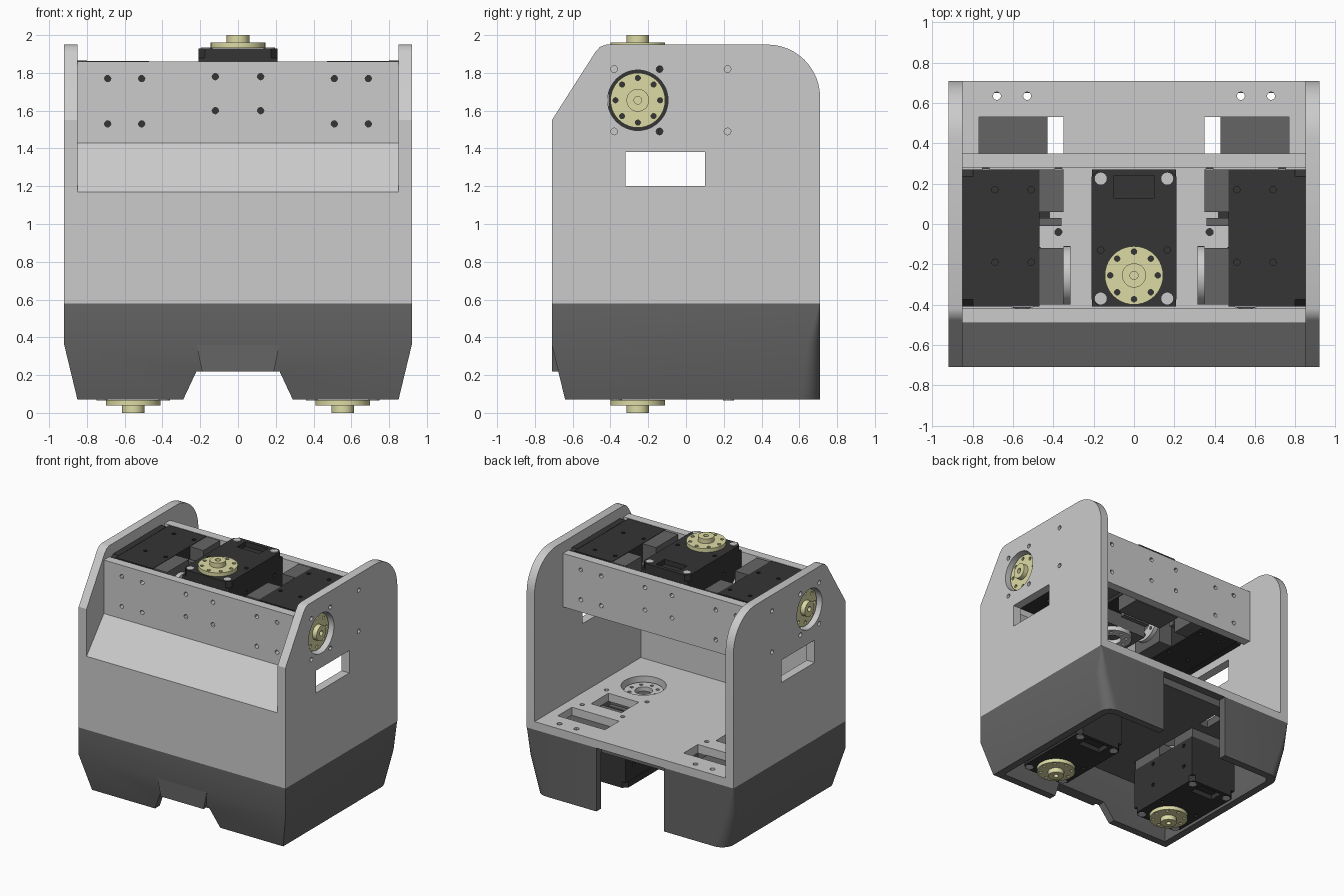
import bpy, bmesh, math
from mathutils import Matrix

if "Cube" in bpy.data.objects:
    bpy.data.objects.remove(bpy.data.objects["Cube"])


def material(name, c):
    m = bpy.data.materials.new(name)
    m.diffuse_color = (*c, 1)
    m.use_nodes = True
    m.node_tree.nodes["Principled BSDF"].inputs["Base Color"].default_value = m.diffuse_color
    return m


DARK = material("dark_grey", (0.13, 0.13, 0.13))
BLACK = material("black", (0.035, 0.035, 0.035))
YELLOW = material("pale_yellow", (0.72, 0.71, 0.38))


def circle(u, v, r, n=32):
    return [(u + r * math.cos(2 * math.pi * i / n), v + r * math.sin(2 * math.pi * i / n)) for i in range(n)]


def rect(u0, u1, v0, v1):
    return [(u0, v0), (u1, v0), (u1, v1), (u0, v1)]


def loft(bm, rings, closed=False):
    vs = [[bm.verts.new(p) for p in ring] for ring in rings]
    n = len(vs[0])
    pairs = list(zip(vs, vs[1:])) + ([(vs[-1], vs[0])] if closed else [])
    for a, b in pairs:
        for i in range(n):
            bm.faces.new((a[i], a[(i + 1) % n], b[(i + 1) % n], b[i]))
    if not closed:
        bm.faces.new(vs[0][::-1])
        bm.faces.new(vs[-1])


def prism(bm, pts, axis, a, b):
    place = {"x": lambda u, v, w: (w, u, v), "y": lambda u, v, w: (u, w, v), "z": lambda u, v, w: (u, v, w)}[axis]
    loft(bm, [[place(u, v, w) for u, v in pts] for w in (a, b)])


def make(name, bm, mat=None):
    bmesh.ops.recalc_face_normals(bm, faces=bm.faces)
    me = bpy.data.meshes.new(name)
    bm.to_mesh(me)
    bm.free()
    if mat:
        me.materials.append(mat)
    ob = bpy.data.objects.new(name, me)
    bpy.context.collection.objects.link(ob)
    return ob


def solid(name, prisms, mat=None, cuts=()):
    """Object from prisms, with a list of prisms cut out of it."""
    bm = bmesh.new()
    for p in prisms:
        prism(bm, *p)
    return finish(make(name, bm, mat), cuts)


def finish(ob, cuts=()):
    if cuts:
        bm = bmesh.new()
        for p in cuts:
            prism(bm, *p)
        cutter = make("cutter", bm)
        cutter.hide_render = True
        mod = ob.modifiers.new("cut", "BOOLEAN")
        mod.operation, mod.solver, mod.object = "DIFFERENCE", "EXACT", cutter
        bpy.context.view_layer.objects.active = ob
        bpy.ops.object.modifier_apply(modifier=mod.name)
        bpy.data.objects.remove(cutter)
    ob.data.shade_smooth()
    ob.data.set_sharp_from_angle(angle=math.radians(30))
    return ob


# Side walls with horn opening, cable window and screw holes
side = [(-.71, .58), (-.71, 1.55), (-.48, 1.91), (-.455, 1.938), (-.42, 1.95)]
side += [(.43 + .28 * math.sin(t * math.pi / 24), 1.67 + .28 * math.cos(t * math.pi / 24)) for t in range(13)]
side += [(.71, .58)]
for s, tag in ((1, "right"), (-1, "left")):
    cuts = [(circle(-.255, 1.655, .16, 48), "x", s * .8, s * 1), (rect(-.32, .10, 1.20, 1.38), "x", s * .8, s * 1)]
    cuts += [(circle(y, z, .018, 12), "x", s * .8, s * 1) for y in (-.38, -.14, .22) for z in (1.49, 1.82)]
    solid(tag + "_side_wall", [(side, "x", s * .85, s * .92)], None, cuts)

# Front panel with slope, and the rear beam, sharing the same screw holes
holes = [(circle(s * x, z, .017, 12), "y", -.8, .5)
         for s in (1, -1) for x, zs in ((.69, (1.53, 1.77)), (.51, (1.53, 1.77)), (.12, (1.60, 1.78))) for z in zs]
front = [(-.71, .58), (-.71, 1.17), (-.49, 1.43), (-.49, 1.86), (-.42, 1.86), (-.42, 1.405), (-.64, 1.145), (-.64, .58)]
solid("front_panel", [(front, "x", -.85, .85)], None, holes)
solid("rear_beam", [(rect(.28, .35, 1.43, 1.86), "x", -.85, .85)], None, holes)

# Floor plate
cuts, skirt_cuts = [], []
for s in (1, -1):
    small = [(circle(s * x, .635, .02, 12), "z", .4, .8) for x in (.53, .68)]
    cuts += small + [(rect(s * .35, s * .77, .35, .53), "z", .4, .8),
                     (circle(s * .555, -.255, .165), "z", .4, .8),
                     (rect(s * .42, s * .69, .0, .22), "z", .4, .8)]
    cuts += [(circle(s * (.555 + dx), y, .018, 12), "z", .4, .8) for dx in (-.18, .18) for y in (-.04, .27)]
    skirt_cuts += small + [(rect(s * .35, s * .43, .35, .53), "z", .4, .8),
                           (rect(s * .343, s * .767, -.412, .272), "z", .4, .8)]
solid("floor_plate", [(rect(-.85, .85, -.64, .71), "z", .58, .645)], None, cuts)


# Tapered base skirt: hollow shell with rounded rear corners
def outline(w, y0, y1, r, z):
    pts = [(-w, y0, z), (w, y0, z)]
    for cx, a0 in ((w - r, 0), (r - w, 90)):
        for i in range(7):
            a = math.radians(a0 + 15 * i)
            pts.append((cx + r * math.cos(a), y1 - r + r * math.sin(a), z))
    return pts


bm = bmesh.new()
loft(bm, [outline(.92, -.71, .71, .004, .58), outline(.92, -.71, .71, .07, .36), outline(.85, -.64, .71, .10, .07),
          outline(.79, -.58, .65, .06, .07), outline(.86, -.65, .65, .04, .36), outline(.86, -.65, .65, .01, .52)])
notch = [(-.323, 0), (.323, 0), (.22, .22), (-.22, .22)]
skirt_cuts += [(notch, "y", -1, -.5), (rect(-.30, .30, -.1, .579), "y", .645, 1)]
finish(make("base_skirt", bm, DARK), skirt_cuts)
solid("skirt_front_bridge", [([(-.19, .22), (.19, .22), (.22, .36), (-.22, .36)], "y", -.71, -.65)], DARK)

# Servo parts, built once around the horn axis (z out, body along y)
Y0, Y1 = -.155, .525
dots = [(circle(y, z, .016, 10), "x", s * .19, s * .25) for s in (1, -1) for y in (.065, .425) for z in (-.16, -.34)]
body = solid("servo_body", [(rect(-.208, .208, Y0, Y1), "z", -.38, -.05)], BLACK, dots)
c = .035
cap_pts = [(-.21 + c, Y0), (.21 - c, Y0), (.21, Y0 + c), (.21, Y1 - c), (.21 - c, Y1), (-.21 + c, Y1),
           (-.21, Y1 - c), (-.21, Y0 + c)]
cap_cuts = [(rect(-.1, .1, .385, .495), "z", -.04, .1)]
cap_cuts += [(circle(s * .165, .125, .016, 10), "z", -.03, .1) for s in (1, -1)]
cap = solid("servo_front_cap", [(cap_pts, "z", -.05, 0)], BLACK, cap_cuts)
rear = solid("servo_rear_blocks", [(rect(-.205, .205, -.145, .135), "z", -.50, -.38),
                                   (rect(-.205, .205, .315, Y1), "z", -.50, -.38),
                                   (rect(-.12, .12, .245, .285), "z", -.49, -.38)], DARK)
screws = solid("servo_screws", [(circle(x, y, .03, 16), "z", -.01, .005) for x in (-.165, .165) for y in (-.115, .48)])


def lathe(name, profile, mat, hole_r, closed=False):
    bm = bmesh.new()
    loft(bm, [[(x, y, z) for x, y in circle(0, 0, r, 40)] for r, z in profile], closed)
    cuts = [(circle(x, y, .014, 10), "z", -.7, .2) for x, y in circle(0, 0, hole_r, 8)]
    return finish(make(name, bm, mat), cuts)


horn = lathe("servo_horn", [(.145, .002), (.145, .032), (.06, .032), (.06, .07), (.02, .07), (.02, .04)], YELLOW, .118)
idler = lathe("servo_idler", [(.145, -.535), (.145, -.50), (.065, -.50), (.065, -.535)], None, .105, True)

# Five servos: neck, two shoulders, two hips
places = {"neck": ((0, -.255, 1.93), 0), "right_shoulder": ((.85, -.255, 1.655), 90),
          "left_shoulder": ((-.85, -.255, 1.655), -90), "right_hip": ((.555, -.255, .07), 180),
          "left_hip": ((-.555, -.255, .07), 180)}
parts = (body, cap, rear, screws, horn, idler)
for tag, (loc, angle) in places.items():
    m = Matrix.Translation(loc) @ Matrix.Rotation(math.radians(angle), 4, "Y")
    for p in parts:
        ob = bpy.data.objects.new(tag + "_" + p.data.name, p.data)
        ob.matrix_world = m
        bpy.context.collection.objects.link(ob)
for p in parts:
    bpy.data.objects.remove(p)
